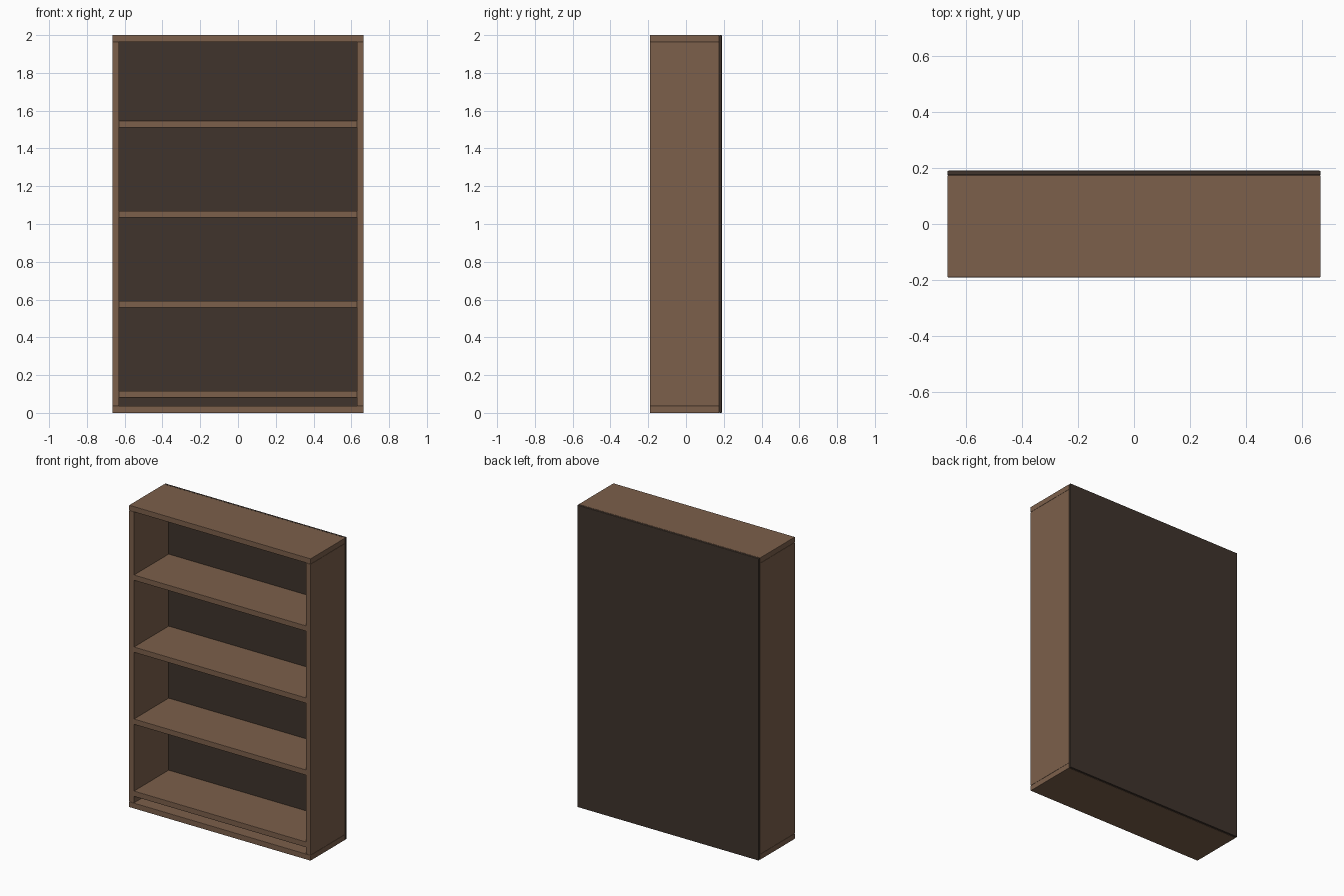
import bpy

if "Cube" in bpy.data.objects:
    bpy.data.objects.remove(bpy.data.objects["Cube"])


def material(name, color):
    m = bpy.data.materials.new(name)
    m.diffuse_color = (*color, 1)
    m.use_nodes = True
    m.node_tree.nodes["Principled BSDF"].inputs["Base Color"].default_value = m.diffuse_color
    return m


wood = material("brown_wood", (0.20, 0.115, 0.07))
dark = material("dark_wood", (0.05, 0.034, 0.025))


def board(name, x, y, z, mat, bevel=0.002):
    """Box between (min, max) pairs on each axis, with slightly eased edges."""
    spans = (x, y, z)
    bpy.ops.mesh.primitive_cube_add(size=1, location=[(a + b) / 2 for a, b in spans])
    o = bpy.context.object
    o.name = name
    o.scale = [b - a for a, b in spans]
    bpy.ops.object.transform_apply(location=False, rotation=False, scale=True)
    mod = o.modifiers.new("eased_edges", 'BEVEL')
    mod.width = bevel
    mod.segments = 2
    o.data.materials.append(mat)
    return o


W, IN = 0.665, 0.63             # outer and inner half width
FRONT, JOIN, BACK = -0.19, 0.174, 0.19
T = 0.036                       # board thickness
depth = (FRONT, JOIN)

# Carcass
board("top_board", (-W, W), depth, (2 - T, 2), wood)
board("bottom_board", (-W, W), depth, (0, T), wood)
board("left_side", (-W, -IN), depth, (T, 2 - T), wood)
board("right_side", (IN, W), depth, (T, 2 - T), wood)

# Evenly spaced shelves
for i in range(4):
    z = 0.08 + i * 0.477
    board(f"shelf_{i + 1}", (-IN, IN), depth, (z, z + T), wood)

# Back panel
board("back_panel", (-W, W), (JOIN, BACK), (0, 2), dark, 0.004)
